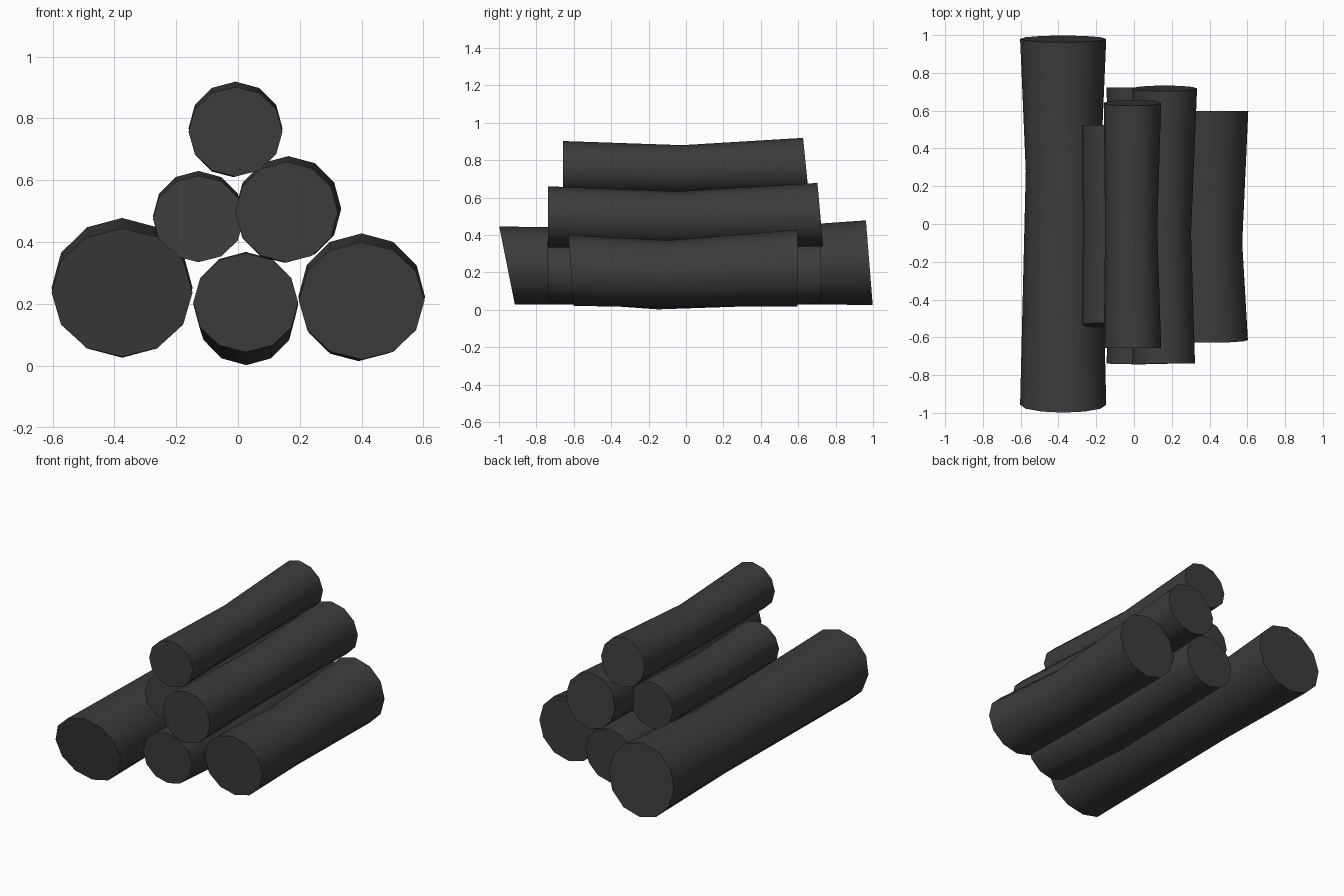
import bpy, bmesh
from math import cos, sin, pi

SIDES = 12
bark = bpy.data.materials.new("charred_wood")
bark.diffuse_color = (0.045, 0.045, 0.045, 1)


# A log is lofted through three rings: (x, y, z, radius_x, radius_z, tilt)
def make_log(name, rings):
    bm = bmesh.new()
    loops = []
    for x, y, z, rx, rz, tilt in rings:
        loop = []
        for k in range(SIDES):
            a = 2 * pi * k / SIDES
            dz = rz * sin(a)
            loop.append(bm.verts.new((x + rx * cos(a), y + tilt * dz, z + dz)))
        loops.append(loop)
    # smooth bark sides
    for a, b in zip(loops, loops[1:]):
        for k in range(SIDES):
            n = (k + 1) % SIDES
            bm.faces.new((a[k], a[n], b[n], b[k])).smooth = True
    # flat sawn ends with sharp rims
    for cap in (bm.faces.new(loops[0]), bm.faces.new(loops[-1])):
        for e in cap.edges:
            e.smooth = False
    bmesh.ops.recalc_face_normals(bm, faces=bm.faces)
    mesh = bpy.data.meshes.new(name)
    bm.to_mesh(mesh)
    bm.free()
    mesh.materials.append(bark)
    bpy.context.collection.objects.link(bpy.data.objects.new(name, mesh))


# Bottom row
make_log("bottom_left_log", [
    (-0.375, -0.957, 0.237, 0.228, 0.208, -0.20),
    (-0.375, 0.28, 0.230, 0.198, 0.200, 0),
    (-0.375, 0.980, 0.252, 0.228, 0.226, -0.08)])
make_log("bottom_middle_log", [
    (0.025, -0.738, 0.204, 0.170, 0.160, -0.03),
    (0.027, -0.15, 0.165, 0.160, 0.163, 0),
    (0.025, 0.722, 0.200, 0.170, 0.168, 0)])
make_log("bottom_right_log", [
    (0.400, -0.615, 0.210, 0.203, 0.190, -0.07),
    (0.390, -0.10, 0.193, 0.183, 0.178, 0),
    (0.400, 0.597, 0.223, 0.205, 0.205, 0)])

# Middle row
make_log("middle_left_log", [
    (-0.128, -0.535, 0.475, 0.147, 0.140, 0.09),
    (-0.135, -0.02, 0.470, 0.135, 0.133, 0),
    (-0.128, 0.525, 0.484, 0.147, 0.146, 0)])
make_log("middle_right_log", [
    (0.157, -0.738, 0.497, 0.166, 0.163, 0),
    (0.150, -0.05, 0.483, 0.152, 0.150, 0),
    (0.163, 0.718, 0.508, 0.171, 0.170, -0.09)])

# Top log
make_log("top_log", [
    (-0.008, -0.657, 0.757, 0.152, 0.145, 0),
    (-0.015, -0.02, 0.745, 0.138, 0.135, 0),
    (-0.008, 0.641, 0.768, 0.152, 0.151, -0.10)])
